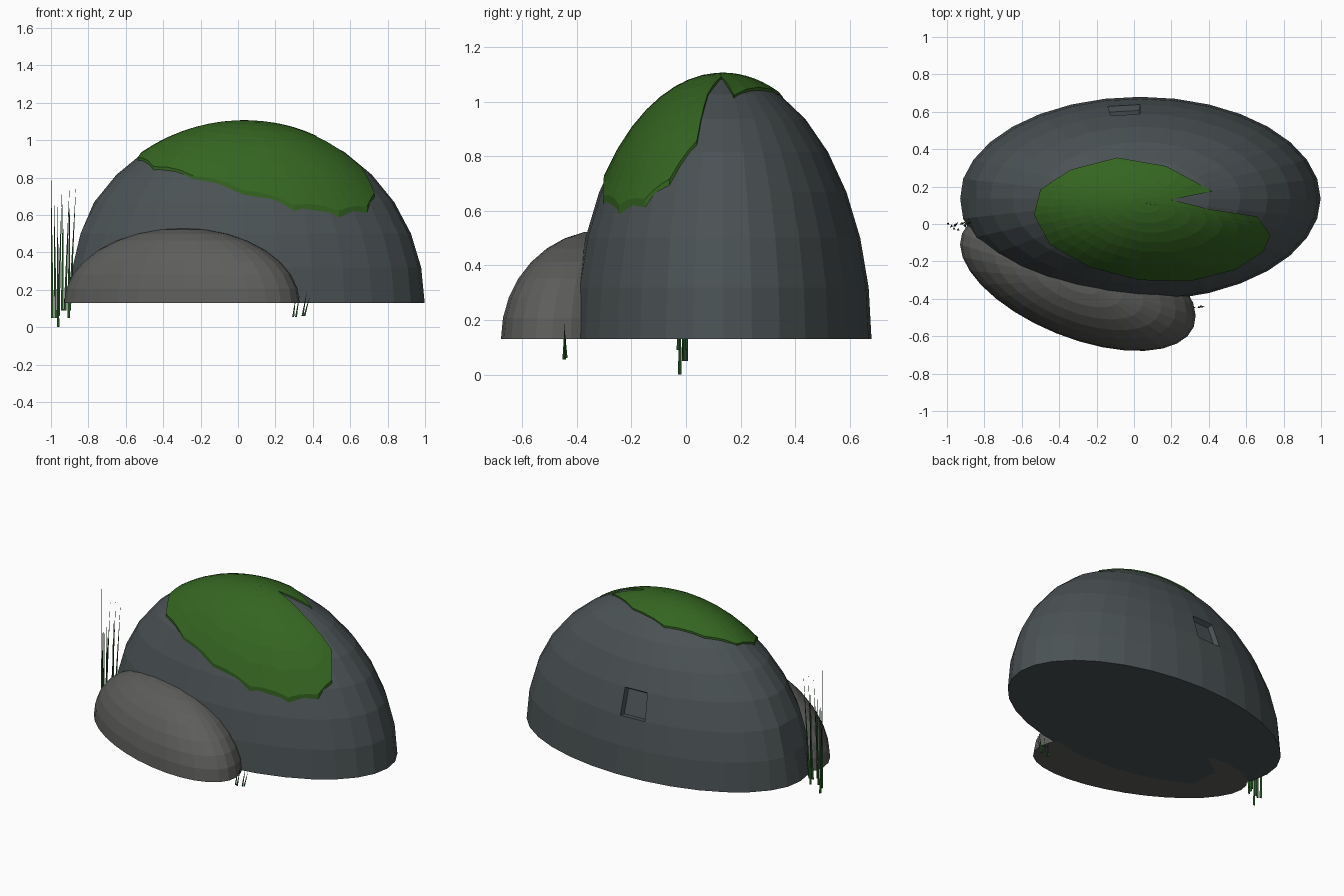
import bpy, bmesh, math
from mathutils import Vector, Matrix

if "Cube" in bpy.data.objects:
    bpy.data.objects.remove(bpy.data.objects["Cube"])

BASE = 0.13                                   # ground level of the rocks
C, R = Vector((0.033, 0.135, BASE)), Vector((0.965, 0.545, 0.97))


def material(name, rgb):
    m = bpy.data.materials.new(name)
    m.diffuse_color = (*rgb, 1)
    m.use_nodes = True
    m.node_tree.nodes["Principled BSDF"].inputs["Base Color"].default_value = m.diffuse_color
    return m


def finish(bm, name, mat):
    bmesh.ops.recalc_face_normals(bm, faces=bm.faces)
    me = bpy.data.meshes.new(name)
    bm.to_mesh(me)
    bm.free()
    me.materials.append(mat)
    ob = bpy.data.objects.new(name, me)
    bpy.context.collection.objects.link(ob)
    return ob


def dome(centre, radii, angle=0):
    """Flat-bottomed half ellipsoid."""
    bm = bmesh.new()
    bmesh.ops.create_uvsphere(bm, u_segments=32, v_segments=16, radius=1)
    bmesh.ops.bisect_plane(bm, geom=bm.verts[:] + bm.edges[:] + bm.faces[:], dist=1e-4,
                           plane_co=(0, 0, 0), plane_no=(0, 0, 1), clear_inner=True)
    bmesh.ops.holes_fill(bm, edges=[e for e in bm.edges if e.is_boundary], sides=0)
    bm.transform(Matrix.Translation(centre) @ Matrix.Rotation(angle, 4, 'Z')
                 @ Matrix.Diagonal((*radii, 1)))
    bmesh.ops.recalc_face_normals(bm, faces=bm.faces)
    return bm


slate = material("slate", (0.07, 0.085, 0.09))
stone = material("stone", (0.11, 0.11, 0.105))
green = material("moss", (0.035, 0.13, 0.015))
blade_green = material("grass", (0.02, 0.08, 0.02))

# Large boulder: worn left flank, one chipped facet at the back
bm = dome(C, R)
for v in bm.verts:
    v.co.x = max(v.co.x, -0.96 + 0.236 * v.co.z)
chip = min(bm.faces, key=lambda f: (f.calc_center_median() - Vector((-0.05, 0.61, 0.58))).length)
bmesh.ops.inset_individual(bm, faces=[chip], thickness=0.012, depth=-0.03)
finish(bm, "large_boulder", slate)

# Small boulder leaning on the front left
finish(dome(Vector((-0.3, -0.3, BASE)), (0.668, 0.307, 0.4), math.radians(-22)),
       "small_boulder", stone)

# Moss cap: rings of a plan outline draped over the large boulder
outline = [(.73, -.06), (.66, .04), (.40, .08), (.20, .13), (.42, .175), (.17, .31),
           (-.09, .355), (-.34, .29), (-.50, .185), (-.535, .05), (-.45, -.11),
           (-.24, -.23), (.03, -.30), (.30, -.305), (.54, -.245), (.69, -.15)]
outline = [Vector(p) for p in outline]
pts = []
for i, p in enumerate(outline):
    q = outline[(i + 1) % len(outline)]
    pts += [p.lerp(q, k / 3) for k in range(3)]
mid = Vector((0.05, 0.11))


def drape(p, lift):
    r = R + Vector((lift,) * 3)
    s = 1 - ((p.x - C.x) / r.x) ** 2 - ((p.y - C.y) / r.y) ** 2
    return (p.x, p.y, C.z + r.z * math.sqrt(max(s, 0)))


bm = bmesh.new()
steps = 8
rings = [[bm.verts.new(drape(mid.lerp(p, k / steps), 0.007)) for p in pts]
         for k in range(1, steps + 1)]
rings.append([bm.verts.new(drape(p, -0.012)) for p in pts])
top = bm.verts.new(drape(mid, 0.007))
n = len(pts)
for i in range(n):
    j = (i + 1) % n
    bm.faces.new((top, rings[0][i], rings[0][j]))
    for a, b in zip(rings, rings[1:]):
        bm.faces.new((a[i], b[i], b[j], a[j]))
finish(bm, "moss_cap", green)


# Grass clumps: thin tapered three-sided blades
def clump(name, blades, width):
    bm = bmesh.new()
    for x, y, z0, tx, ty, z1 in blades:
        foot, tip = Vector((x, y, z0)), Vector((tx, ty, z1))
        ring = [bm.verts.new(foot + Vector((math.cos(a), math.sin(a), 0)) * width)
                for a in (math.radians(90 + 120 * k) for k in range(3))]
        end = bm.verts.new(tip)
        for k in range(3):
            bm.faces.new((ring[k], ring[(k + 1) % 3], end))
        bm.faces.new(ring[::-1])
    finish(bm, name, blade_green)


clump("tall_grass", [
    (-.992, 0, .05, -1.0, .005, .87), (-.975, -.01, .05, -.985, -.02, .76),
    (-.962, -.025, 0, -.965, -.02, .74), (-.96, -.01, .06, -.94, .01, .77),
    (-.94, -.03, .09, -.935, -.03, .77), (-.925, 0, .09, -.90, .01, .78),
    (-.905, -.005, .05, -.90, -.02, .77), (-.90, 0, .09, -.865, .01, .78)], 0.008)
clump("short_grass", [
    (.295, -.445, .055, .31, -.44, .17), (.31, -.45, .055, .33, -.445, .18),
    (.345, -.445, .06, .37, -.445, .20), (.355, -.44, .06, .385, -.445, .17)], 0.006)
